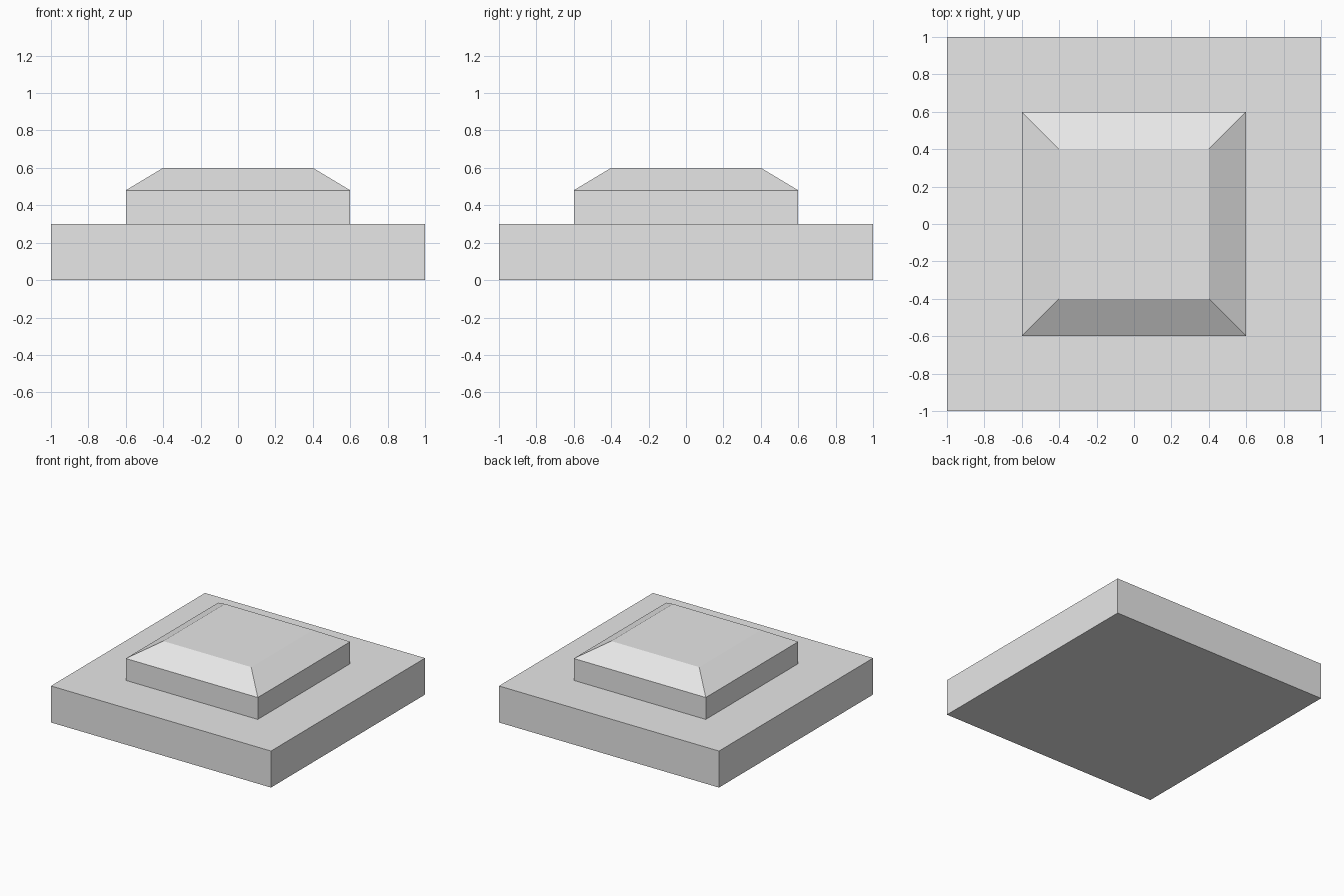
import bpy, bmesh

cube = bpy.data.objects.get("Cube")
if cube:
    bpy.data.objects.remove(cube, do_unlink=True)

# Single light grey material
grey = bpy.data.materials.new("light_grey")
grey.use_nodes = True
colour = (0.8, 0.8, 0.8, 1.0)
grey.diffuse_color = colour
grey.node_tree.nodes["Principled BSDF"].inputs["Base Color"].default_value = colour


def stacked_block(name, levels):
    """Square block lofted through (half_width, z) levels, capped at both ends."""
    bm = bmesh.new()
    rings = [[bm.verts.new((sx * h, sy * h, z))
              for sx, sy in ((-1, -1), (1, -1), (1, 1), (-1, 1))]
             for h, z in levels]
    bm.faces.new(rings[0][::-1])
    bm.faces.new(rings[-1])
    for low, high in zip(rings, rings[1:]):
        for i in range(4):
            j = (i + 1) % 4
            bm.faces.new((low[i], low[j], high[j], high[i]))
    mesh = bpy.data.meshes.new(name)
    bm.to_mesh(mesh)
    bm.free()
    mesh.materials.append(grey)
    obj = bpy.data.objects.new(name, mesh)
    bpy.context.collection.objects.link(obj)
    return obj


# Wide square slab
stacked_block("base_slab", [(1.0, 0.0), (1.0, 0.3)])

# Raised block with a sloped top edge
stacked_block("raised_block", [(0.6, 0.3), (0.6, 0.48), (0.4, 0.6)])
